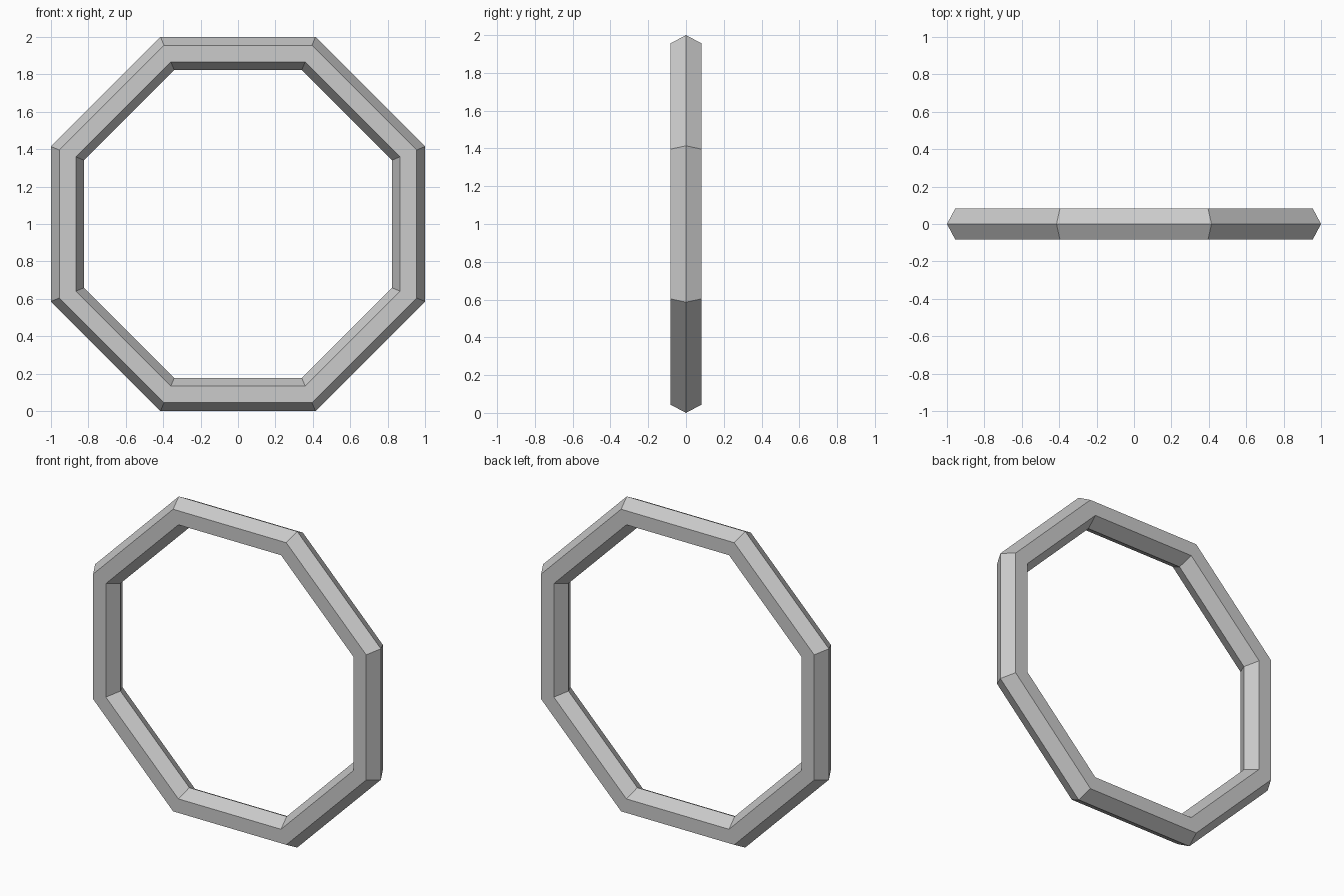
import bpy
import math

if "Cube" in bpy.data.objects:
    bpy.data.objects.remove(bpy.data.objects["Cube"])

SIDES = 8
TUBE = 0.096                                          # hexagonal bar radius
OUTER = 1.0 / math.cos(math.pi / SIDES)               # corner radius, flats at 1.0

# Octagonal ring with a hexagonal cross-section, stood upright on one flat
bpy.ops.mesh.primitive_torus_add(
    major_segments=SIDES, minor_segments=6,
    major_radius=OUTER - TUBE, minor_radius=TUBE)
ring = bpy.context.object
ring.name = "octagonal_ring"
ring.rotation_euler = (0, 0, math.pi / SIDES)
bpy.ops.object.transform_apply(location=False, rotation=True, scale=False)
ring.rotation_euler = (math.pi / 2, 0, 0)
ring.location = (0, 0, 1)
bpy.ops.object.transform_apply(location=True, rotation=True, scale=False)
bpy.ops.object.shade_flat()
